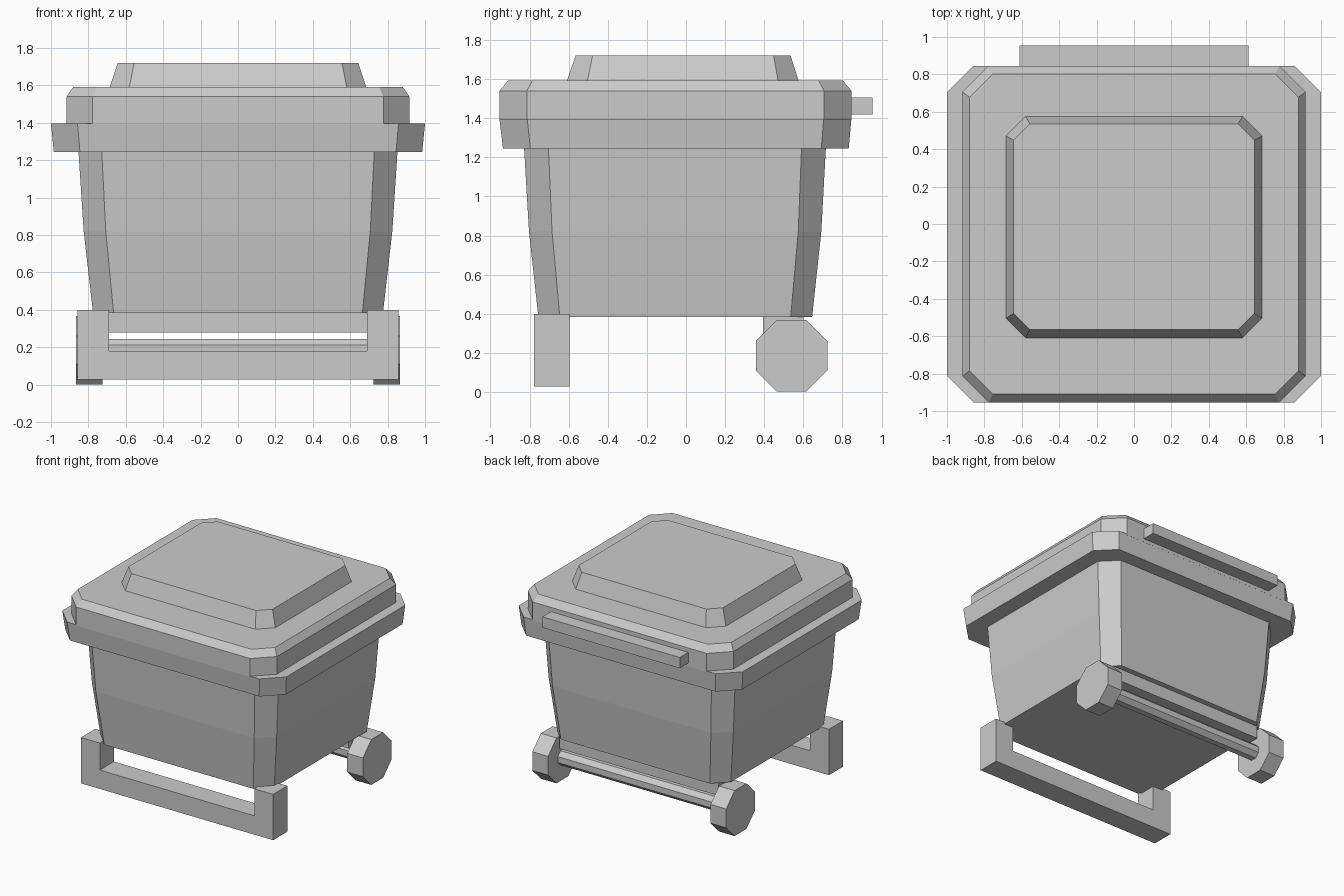
import bpy, bmesh, math
from mathutils import Matrix

if "Cube" in bpy.data.objects:
    bpy.data.objects.remove(bpy.data.objects["Cube"])


def finish(name, bm):
    bmesh.ops.recalc_face_normals(bm, faces=bm.faces)
    mesh = bpy.data.meshes.new(name)
    bm.to_mesh(mesh)
    bm.free()
    obj = bpy.data.objects.new(name, mesh)
    bpy.context.collection.objects.link(obj)
    return obj


def loft(name, rings):
    """Stack of corner-cut rectangles: (half width, y front, y back, z, corner cut)."""
    bm = bmesh.new()
    loops = []
    for hx, y0, y1, z, c in rings:
        pts = [(hx - c, y0), (hx, y0 + c), (hx, y1 - c), (hx - c, y1),
               (c - hx, y1), (-hx, y1 - c), (-hx, y0 + c), (c - hx, y0)]
        loops.append([bm.verts.new((x, y, z)) for x, y in pts])
    for a, b in zip(loops, loops[1:]):
        for i in range(8):
            j = (i + 1) % 8
            bm.faces.new((a[i], a[j], b[j], b[i]))
    bm.faces.new(loops[0][::-1])
    bm.faces.new(loops[-1])
    return finish(name, bm)


def prism_y(name, outline, y0, y1):
    """Extrude an x-z outline from y0 to y1."""
    bm = bmesh.new()
    face = bm.faces.new([bm.verts.new((x, y0, z)) for x, z in outline])
    ext = bmesh.ops.extrude_face_region(bm, geom=[face])["geom"]
    bmesh.ops.translate(bm, vec=(0, y1 - y0, 0),
                        verts=[v for v in ext if isinstance(v, bmesh.types.BMVert)])
    return finish(name, bm)


def box(name, hx, z0, z1, y0, y1):
    return prism_y(name, [(-hx, z0), (hx, z0), (hx, z1), (-hx, z1)], y0, y1)


def octagon_x(name, x0, x1, y, z, apothem):
    """Eight-sided cylinder along x with a flat side down."""
    bm = bmesh.new()
    r = apothem / math.cos(math.pi / 8)
    bmesh.ops.create_cone(bm, cap_ends=True, segments=8, radius1=r, radius2=r, depth=x1 - x0)
    bmesh.ops.rotate(bm, verts=bm.verts, matrix=Matrix.Rotation(math.pi / 8, 3, 'Z'))
    bmesh.ops.rotate(bm, verts=bm.verts, matrix=Matrix.Rotation(math.pi / 2, 3, 'Y'))
    bmesh.ops.translate(bm, verts=bm.verts, vec=((x0 + x1) / 2, y, z))
    return finish(name, bm)


# Tapered bin body
loft("bin_body", [(0.775, -0.755, 0.645, 0.383, 0.11),
                  (0.825, -0.803, 0.692, 0.82, 0.118),
                  (0.855, -0.83, 0.717, 1.28, 0.125)])

# Overhanging rim
loft("rim", [(0.985, -0.936, 0.832, 1.245, 0.14),
             (1.0, -0.954, 0.846, 1.397, 0.142)])

# Lid with bevelled edge, and its raised panel
loft("lid", [(0.917, -0.954, 0.846, 1.39, 0.14),
             (0.917, -0.954, 0.846, 1.54, 0.14),
             (0.88, -0.91, 0.803, 1.592, 0.125)])
loft("lid_panel", [(0.688, -0.611, 0.578, 1.585, 0.106),
                   (0.643, -0.565, 0.535, 1.72, 0.087)])

# Rear handle bar
box("rear_handle", 0.613, 1.418, 1.505, 0.82, 0.955)

# U-shaped front stand
prism_y("front_stand", [(-0.858, 0.028), (0.858, 0.028), (0.858, 0.398), (0.69, 0.398),
                        (0.69, 0.18), (-0.69, 0.18), (-0.69, 0.398), (-0.858, 0.398)],
        -0.777, -0.597)

# Axle mount, axle and wheels
box("axle_mount", 0.71, 0.28, 0.39, 0.395, 0.60)
octagon_x("axle", -0.75, 0.75, 0.54, 0.187, 0.058)
for side, x0 in (("left", -0.865), ("right", 0.725)):
    octagon_x("wheel_" + side, x0, x0 + 0.14, 0.54, 0.185, 0.183)
